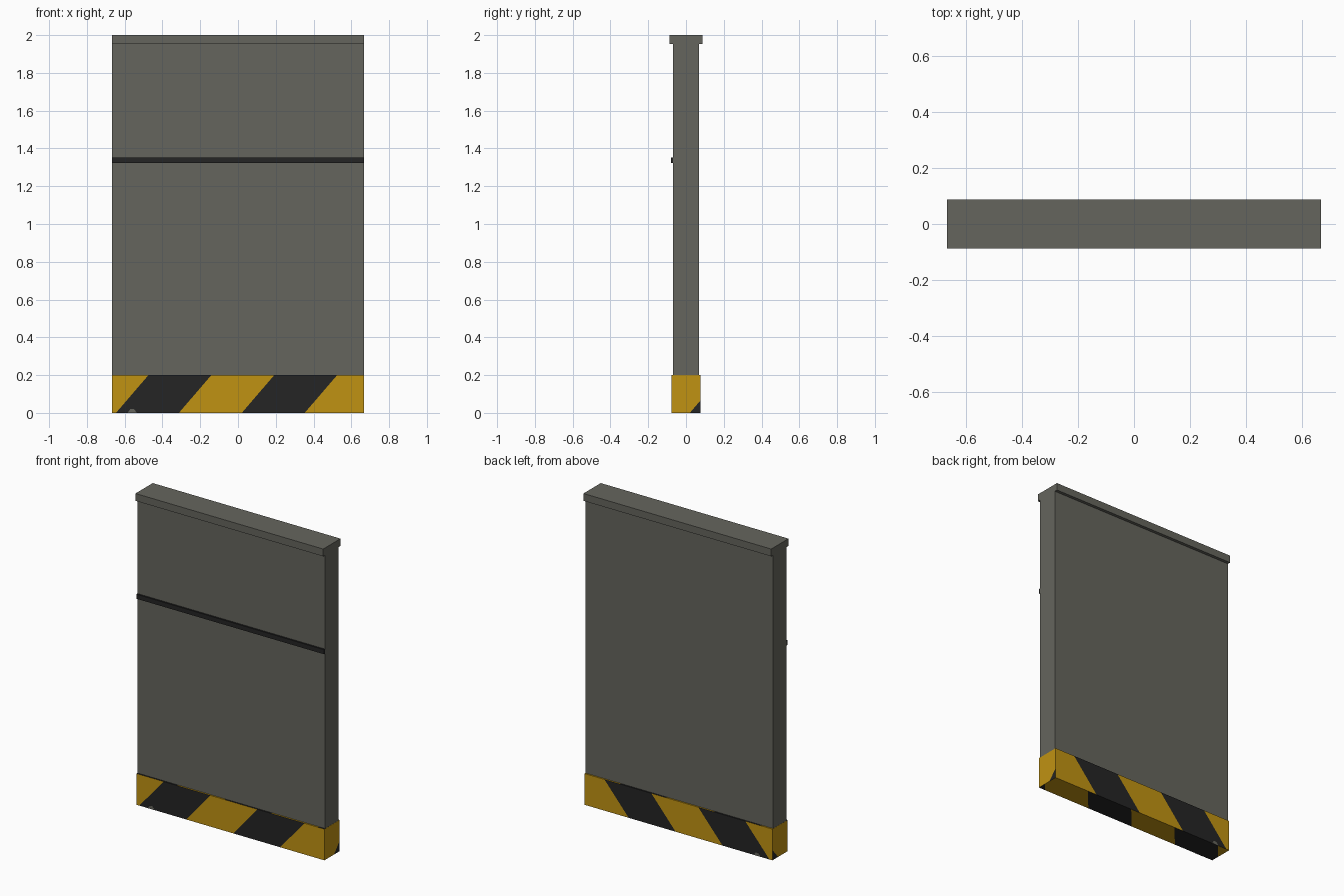
import bpy
import bmesh
import math
from mathutils import Vector

cube = bpy.data.objects.get("Cube")
if cube:
    bpy.data.objects.remove(cube, do_unlink=True)


def material(name, rgb):
    m = bpy.data.materials.new(name)
    m.use_nodes = True
    m.diffuse_color = (*rgb, 1)
    m.node_tree.nodes["Principled BSDF"].inputs["Base Color"].default_value = (*rgb, 1)
    return m


grey = material("concrete grey", (0.13, 0.13, 0.11))
black = material("dark black", (0.018, 0.018, 0.018))
yellow = material("warning yellow", (0.53, 0.29, 0.006))


def finish(name, bm, mats):
    mesh = bpy.data.meshes.new(name)
    bm.to_mesh(mesh)
    bm.free()
    for m in mats:
        mesh.materials.append(m)
    obj = bpy.data.objects.new(name, mesh)
    bpy.context.collection.objects.link(obj)
    return obj


def box_mesh(low, high):
    bm = bmesh.new()
    bmesh.ops.create_cube(bm, size=1)
    low, high = Vector(low), Vector(high)
    for v in bm.verts:
        v.co = (low + high) / 2 + v.co * (high - low)
    return bm


HALF = 0.666
WALL = 0.068
BASE = 0.077
CAP = 0.0875

# Main slab, top cap and front rail
finish("wall_panel", box_mesh((-HALF, -WALL, 0.002), (HALF, WALL, 1.953)), [grey])
finish("top_cap", box_mesh((-HALF, -CAP, 1.953), (HALF, CAP, 2)), [grey])
finish("front_rail", box_mesh((-HALF, -0.079, 1.322), (HALF, -WALL, 1.351)), [black])

# Kick base with slanted hazard stripes cut into every side
START, PERIOD, SLOPE = 0.02, 2 * HALF / 2, 0.86


def stripe_axes(normal):
    """Directions along and up the stripes for a face."""
    if abs(normal.x) > 0.5:
        return Vector((0, 1, 0)), Vector((0, 0, 1))
    if abs(normal.y) > 0.5:
        return Vector((1, 0, 0)), Vector((0, 0, 1))
    return Vector((1, 0, 0)), Vector((0, 1, 0))


bm = box_mesh((-HALF - 0.001, -BASE, 0), (HALF + 0.001, BASE, 0.2))
bm.normal_update()
for normal in [f.normal.copy() for f in bm.faces]:
    along, up = stripe_axes(normal)
    direction = along - up * SLOPE
    for k in range(-3, 4):
        side = [f for f in bm.faces if f.normal.dot(normal) > 0.9]
        edges = {e for f in side for e in f.edges}
        verts = {v for f in side for v in f.verts}
        bmesh.ops.bisect_plane(bm, geom=side + list(edges) + list(verts), dist=1e-5,
                               plane_co=along * (START + k * PERIOD / 2),
                               plane_no=direction)
        bm.normal_update()
for f in bm.faces:
    along, up = stripe_axes(f.normal)
    u = f.calc_center_median().dot(along - up * SLOPE) - START
    f.material_index = 1 if (u % PERIOD) < PERIOD / 2 else 0
finish("striped_base", bm, [yellow, black])

# Small worn chips on the lower edge of the base
for name, y in (("front_chip", -BASE), ("back_chip", BASE)):
    bm = box_mesh((-0.585, y - 0.001, 0), (-0.535, y + 0.001, 0.02))
    for v in bm.verts:
        if v.co.z > 0.01:
            v.co.x = -0.56 + (v.co.x + 0.56) * 0.4
    finish(name, bm, [grey])
